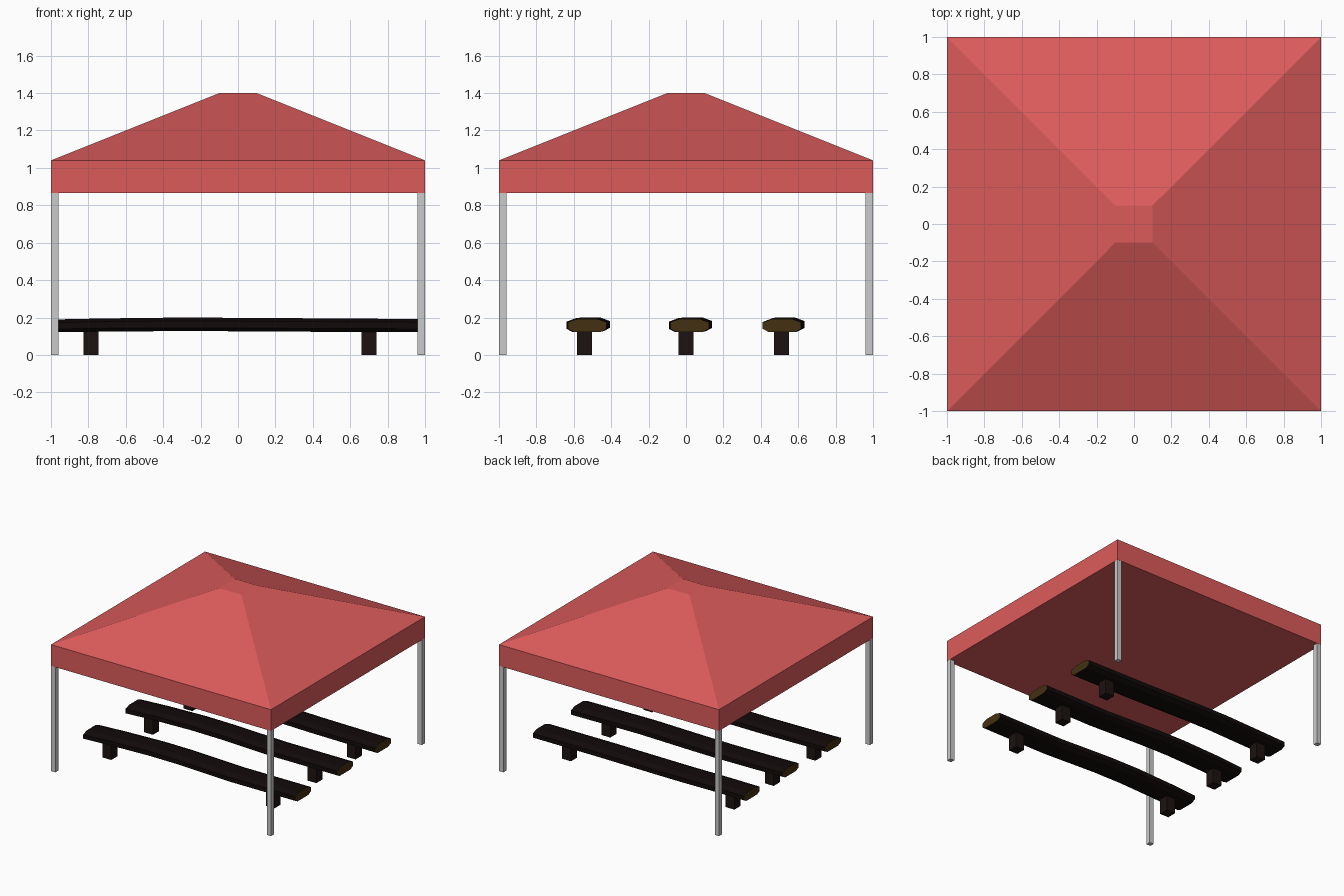
import bpy, bmesh

if "Cube" in bpy.data.objects:
    bpy.data.objects.remove(bpy.data.objects["Cube"])


def material(name, rgb):
    m = bpy.data.materials.new(name)
    m.diffuse_color = (*rgb, 1)
    m.use_nodes = True
    m.node_tree.nodes["Principled BSDF"].inputs["Base Color"].default_value = m.diffuse_color
    return m


RED = material("red_canvas", (0.72, 0.105, 0.105))
BARK = material("dark_bark", (0.006, 0.003, 0.003))
LEG = material("dark_leg_wood", (0.012, 0.006, 0.005))
CUT = material("cut_wood", (0.06, 0.03, 0.006))


def loft(name, rings, mats=(), cap_mat=0):
    """Skin a list of equal-length closed rings and cap both ends."""
    bm = bmesh.new()
    loops = [[bm.verts.new(p) for p in ring] for ring in rings]
    n = len(loops[0])
    for a, b in zip(loops, loops[1:]):
        for i in range(n):
            j = (i + 1) % n
            bm.faces.new((a[i], a[j], b[j], b[i]))
    for end in (loops[0], loops[-1]):
        bm.faces.new(end).material_index = cap_mat
    bmesh.ops.recalc_face_normals(bm, faces=bm.faces)
    mesh = bpy.data.meshes.new(name)
    bm.to_mesh(mesh)
    bm.free()
    for m in mats:
        mesh.materials.append(m)
    obj = bpy.data.objects.new(name, mesh)
    bpy.context.collection.objects.link(obj)
    return obj


def square(r, z, cx=0, cy=0):
    return [(cx + sx * r, cy + sy * r, z)
            for sx, sy in ((-1, -1), (1, -1), (1, 1), (-1, 1))]


# Canopy: straight skirt, sloping roof and small flat top
loft("canopy", [square(1, 0.865), square(1, 1.04), square(0.1, 1.4)], [RED])

# Corner posts
for sx, side in ((-1, "left"), (1, "right")):
    for sy, end in ((-1, "front"), (1, "back")):
        loft(f"{end}_{side}_post",
             [square(0.019, z, sx * 0.98, sy * 0.98) for z in (0, 0.866)])

# Log benches: faceted cross-section swept along a slightly bent spine
SECTION = [(-0.055, 1), (0.055, 1), (0.103, 0.75), (0.103, 0.25),
           (0.07, 0), (-0.07, 0), (-0.103, 0.25), (-0.103, 0.75)]
STATIONS = [(-0.96, 0.122, 0.190), (-0.72, 0.125, 0.195), (-0.38, 0.127, 0.199),
            (-0.12, 0.127, 0.199), (0.36, 0.124, 0.196), (0.96, 0.122, 0.192)]
BENCHES = [
    ("front", -0.542, -0.53, (-0.005, 0.008, 0.020, 0.018, -0.005, 0.002)),
    ("middle", 0.0, 0.017, (-0.005, 0.010, 0.020, 0.015, -0.005, 0.002)),
    ("back", 0.51, 0.517, (0.0, 0.005, 0.014, 0.012, 0.0, -0.004)),
]
for label, leg_y, seat_y, bend in BENCHES:
    rings = [[(x, seat_y + dy + y, lo + (hi - lo) * t) for y, t in SECTION]
             for (x, lo, hi), dy in zip(STATIONS, bend)]
    loft(f"{label}_bench_log", rings, [BARK, CUT], cap_mat=1)
    for side, x in (("left", -0.785), ("right", 0.70)):
        loft(f"{label}_bench_{side}_leg",
             [square(0.04, z, x, leg_y) for z in (0, 0.14)], [LEG])
